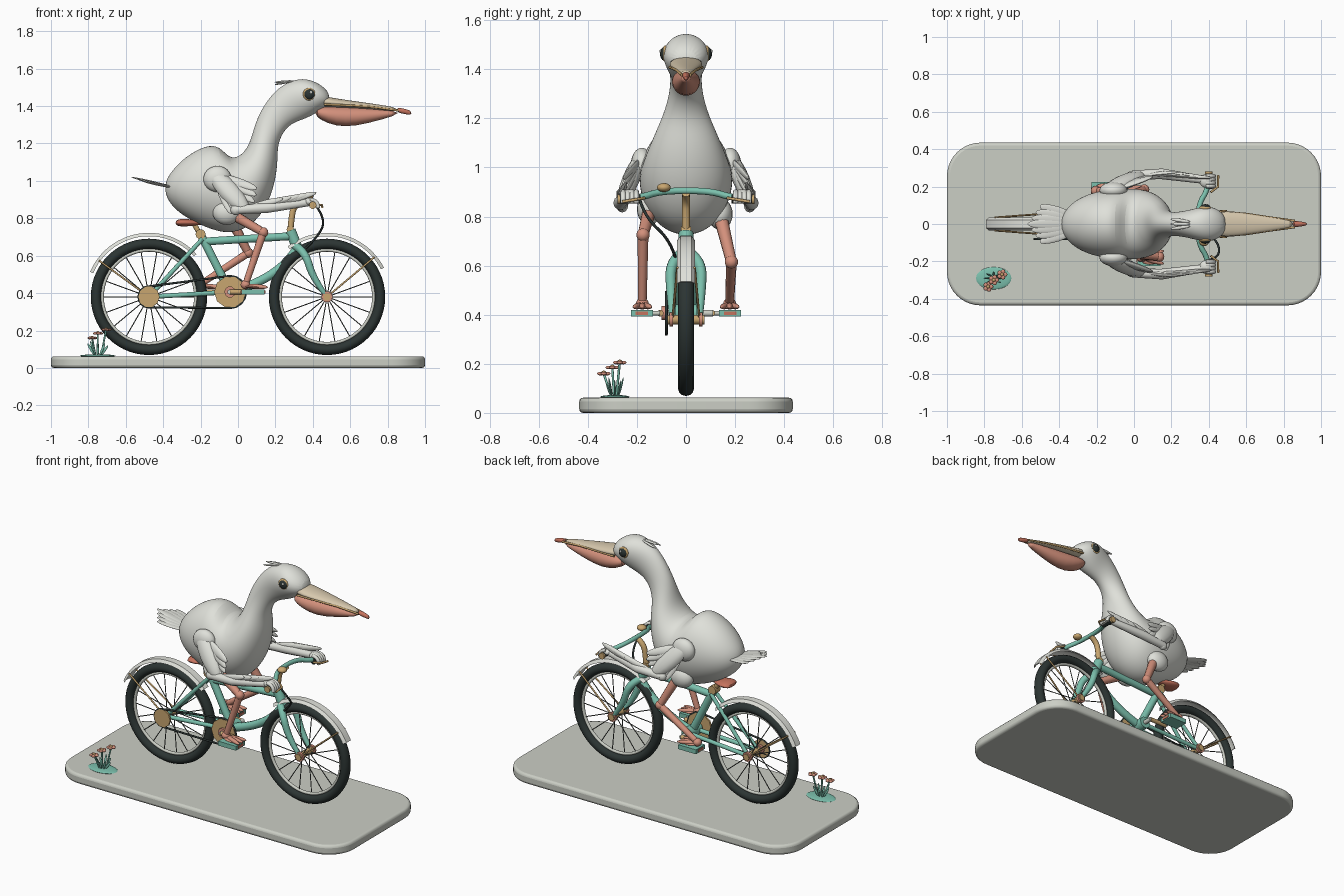
import bpy, bmesh
from math import sin, cos, pi, radians
from mathutils import Vector, Matrix

if "Cube" in bpy.data.objects:
    bpy.data.objects.remove(bpy.data.objects["Cube"])


def material(name, *rgb):
    m = bpy.data.materials.new(name)
    m.use_nodes = True
    m.diffuse_color = (*rgb, 1)
    m.node_tree.nodes["Principled BSDF"].inputs["Base Color"].default_value = (*rgb, 1)
    return m


WHITE = material("feather white", .74, .75, .70)
STONE = material("stone grey", .60, .62, .56)
TEAL = material("teal paint", .20, .53, .42)
CORAL = material("coral", .65, .28, .20)
RUST = material("rust red", .56, .17, .11)
TAN = material("beak tan", .68, .58, .42)
GOLD = material("brass", .58, .38, .16)
DARK = material("rubber black", .025, .035, .033)
STEEL = material("spoke grey", .12, .13, .12)


def link(name, mesh, mat):
    mesh.materials.clear()
    mesh.materials.append(mat)
    mesh.shade_smooth()
    mesh.set_sharp_from_angle(angle=radians(42))
    ob = bpy.data.objects.new(name, mesh)
    bpy.context.collection.objects.link(ob)
    return ob


def from_bmesh(name, bm, mat):
    bmesh.ops.recalc_face_normals(bm, faces=bm.faces)
    mesh = bpy.data.meshes.new(name)
    bm.to_mesh(mesh)
    bm.free()
    return link(name, mesh, mat)


def tube(name, pts, r, mat, curved=False, closed=False, taper=None):
    cu = bpy.data.curves.new(name, 'CURVE')
    cu.dimensions = '3D'
    cu.bevel_depth, cu.bevel_resolution, cu.use_fill_caps = r, 3, True
    sp = cu.splines.new('NURBS' if curved else 'POLY')
    sp.points.add(len(pts) - 1)
    for i, p in enumerate(pts):
        sp.points[i].co = (*p, 1)
        sp.points[i].radius = taper[i] if taper else 1
    sp.use_cyclic_u = closed
    if curved:
        sp.use_endpoint_u, sp.order_u, sp.resolution_u = not closed, 3, 8
    ob = bpy.data.objects.new(name, cu)
    mesh = bpy.data.meshes.new_from_object(ob)
    bpy.data.objects.remove(ob)
    return link(name, mesh, mat)


def disc(name, x, y, z, r, half, mat):
    return tube(name, [(x, y - half, z), (x, y + half, z)], r, mat)


def ball(name, centre, radii, mat):
    bm = bmesh.new()
    bmesh.ops.create_uvsphere(bm, u_segments=20, v_segments=12, radius=1,
                              matrix=Matrix.Translation(centre) @ Matrix.Diagonal((*radii, 1)))
    return from_bmesh(name, bm, mat)


def feather(name, a, b, width, thick, mat, normal=(0, 1, 0)):
    """Flattened ellipsoid stretched from a to b."""
    a, b = Vector(a), Vector(b)
    d = (b - a).normalized()
    n = Vector(normal)
    n = (n - d * n.dot(d)).normalized()
    rot = Matrix((n.cross(d), n, d)).transposed().to_4x4()
    size = Matrix.Diagonal((width, thick, (b - a).length / 2, 1))
    bm = bmesh.new()
    bmesh.ops.create_uvsphere(bm, u_segments=12, v_segments=10, radius=1,
                              matrix=Matrix.Translation((a + b) / 2) @ rot @ size)
    return from_bmesh(name, bm, mat)


def loft(name, rings, mat, subdiv=0):
    bm = bmesh.new()
    rows = [[bm.verts.new(p) for p in ring] for ring in rings]
    n = len(rows[0])
    for r0, r1 in zip(rows, rows[1:]):
        for i in range(n):
            bm.faces.new((r0[i], r0[(i + 1) % n], r1[(i + 1) % n], r1[i]))
    bm.faces.new(rows[0])
    bm.faces.new(rows[-1])
    ob = from_bmesh(name, bm, mat)
    if subdiv:
        ob.modifiers.new("smooth", 'SUBSURF').levels = subdiv
        ob.modifiers["smooth"].render_levels = subdiv
    return ob


def section(top, bottom, w, n=20):
    """Elliptical ring from a top point, a bottom point (x, z) and a half width."""
    t, b = Vector((top[0], 0, top[1])), Vector((bottom[0], 0, bottom[1]))
    return [(t + b) / 2 + (t - b) / 2 * cos(i * 2 * pi / n) + Vector((0, w * sin(i * 2 * pi / n), 0))
            for i in range(n)]


def upright(rows):
    return [section((x, zt), (x, zb), w) for x, zt, zb, w in rows]


# Plinth with rounded corners
bm = bmesh.new()
bmesh.ops.create_cube(bm, size=1, matrix=Matrix.Translation((0, 0, .031)) @ Matrix.Diagonal((2, .87, .062, 1)))
posts = [e for e in bm.edges if abs(e.verts[0].co.z - e.verts[1].co.z) > .01]
bmesh.ops.bevel(bm, geom=posts, offset=.18, segments=10, profile=.5, affect='EDGES')
bev = from_bmesh("plinth", bm, STONE).modifiers.new("edge", 'BEVEL')
bev.width, bev.segments = .016, 3

# Wheels, fenders and stays
AX, AZ = .476, .38
FENDER = [(-.036, .324), (-.022, .342), (.022, .342), (.036, .324), (.022, .335), (-.022, .335)]


def polar(cx, a, r, y=0):
    return Vector((cx + r * cos(a), y, AZ + r * sin(a)))


for label, cx, start, end in (("rear", -AX, 42, 157), ("front", AX, 27, 128)):
    for part, major, minor, mat in (("tire", .283, .028, DARK), ("rim", .25, .009, STONE)):
        bpy.ops.mesh.primitive_torus_add(major_radius=major, minor_radius=minor, major_segments=56,
                                         minor_segments=12, location=(cx, 0, AZ), rotation=(pi / 2, 0, 0))
        ob = bpy.context.object
        ob.name, ob.scale.z = f"{label}_{part}", 1.15
        ob.data.materials.append(mat)
        ob.data.shade_smooth()
    for i in range(18):
        a, side = i * pi / 9, 1 - 2 * (i % 2)
        tube(f"{label}_spoke", [polar(cx, a, .015, .03 * side), polar(cx, a, .25)], .0028, STEEL)
    disc(f"{label}_hub", cx, 0, AZ, .02, .075, GOLD)
    angles = [radians(start + (end - start) * i / 24) for i in range(25)]
    loft(f"{label}_fender", [[polar(cx, a, r, y) for y, r in FENDER] for a in angles], WHITE)
    for s in (-1, 1):
        disc(f"{label}_hub_cap", cx, s * .06, AZ, .03, .008, CORAL)
        a = radians(40 if cx > 0 else 144)
        tube(f"{label}_fender_stay", [(cx, s * .055, AZ), polar(cx, a, .33, s * .035)], .005, GOLD)

# Frame tubes
BX, BZ = -.043, .406
tube("seat_tube", [(BX, 0, BZ), (-.20, 0, .715)], .023, TEAL)
tube("top_tube", [(-.19, 0, .675), (.29, 0, .705)], .022, TEAL)
tube("head_tube", [(.28, 0, .735), (.33, 0, .61)], .03, TEAL)
tube("down_tube", [(.32, 0, .65), (.23, 0, .48), (BX, 0, BZ)], .025, TEAL, curved=True)
disc("bottom_bracket", BX, 0, BZ, .038, .055, TEAL)
for s in (-1, 1):
    tube("seat_stay", [(-AX, s * .05, AZ), (-.19, s * .02, .69)], .012, TEAL)
    tube("chain_stay", [(-AX, s * .05, AZ), (BX, s * .035, BZ)], .013, TEAL)
    tube("fork_blade", [(.31, s * .015, .65), (.36, s * .065, .62), (.40, s * .06, .48), (AX, s * .055, AZ)],
         .02, TEAL, curved=True, taper=(1.1, 1.1, 1, .6))

# Drivetrain
CY = -.08
disc("rear_sprocket", -AX, CY, AZ, .057, .006, GOLD)
disc("chainring", BX, CY, BZ, .085, .006, GOLD)
disc("chainring_boss", BX, CY - .01, BZ, .03, .01, CORAL)
chain = [polar(-AX, radians(90 + i * 22.5), .056, CY) for i in range(9)]
chain += [Vector((BX + .086 * cos(a), CY, BZ + .086 * sin(a))) for a in [radians(i * 22.5 - 90) for i in range(9)]]
tube("chain", chain, .006, DARK, closed=True)
disc("crank_axle", BX, 0, BZ, .014, .11, STONE)

# Cranks, pedals, legs and feet
LEGS = ((-1, .08, (-.03, -.15, .82), (.135, -.175, .725)), (1, -.165, (-.04, .14, .80), (.055, .185, .615)))
for s, px, hip, knee in LEGS:
    tube("crank", [(BX, s * .105, BZ), (px, s * .105, BZ)], .014, GOLD)
    disc("pedal_axle", px, s * .155, BZ, .009, .05, STONE)
    bm = bmesh.new()
    bmesh.ops.create_cube(bm, size=1, matrix=Matrix.Translation((px, s * .18, BZ)) @ Matrix.Diagonal((.125, .09, .028, 1)))
    from_bmesh("pedal", bm, TEAL)
    for e in (-1, 1):
        bm = bmesh.new()
        bmesh.ops.create_cube(bm, size=1, matrix=Matrix.Translation((px + e * .063, s * .18, BZ)) @ Matrix.Diagonal((.006, .05, .014, 1)))
        from_bmesh("pedal_reflector", bm, RUST)
    ankle = Vector((px - .04, s * .178, .445))
    ball("thigh_feathers", Vector(hip) + Vector((-.03, 0, .01)), (.075, .05, .065), WHITE)
    tube("upper_leg", [hip, knee], .026, CORAL, taper=(1.1, .85))
    ball("knee", knee, (.027,) * 3, CORAL)
    tube("lower_leg", [knee, ankle], .022, CORAL, taper=(1, .8))
    ball("ankle", ankle, (.026, .026, .024), CORAL)
    feather("foot_web", ankle - Vector((.01, 0, .01)), ankle + Vector((.10, 0, -.018)), .04, .008, CORAL, (0, 0, 1))
    for t in (-1, 0, 1):
        feather("toe", ankle - Vector((0, 0, .005)), ankle + Vector((.12, t * .035, -.014)), .014, .013, CORAL, (0, 0, 1))

# Saddle
loft("saddle", upright([(-.335, .785, .765, .04), (-.31, .80, .755, .062), (-.26, .795, .757, .055),
                        (-.21, .79, .763, .025), (-.18, .785, .768, .014)]), RUST, 1)
tube("seat_post", [(-.195, 0, .70), (-.235, 0, .77)], .014, GOLD)
disc("seat_clamp", -.20, 0, .715, .027, .025, GOLD)

# Steering
tube("stem", [(.28, 0, .73), (.285, 0, .80), (.30, 0, .87), (.345, 0, .895)], .017, GOLD, curved=True)
disc("headset", .28, 0, .74, .02, .02, GOLD)
tube("handlebar", [(.40, -.27, .87), (.40, -.19, .875), (.34, -.10, .905), (.34, .10, .905), (.40, .19, .875), (.40, .27, .87)],
     .014, TEAL, curved=True)
ball("bell", (.375, -.09, .918), (.028, .028, .018), GOLD)
for s in (-1, 1):
    disc("grip", .40, s * .228, .872, .019, .042, DARK)
    disc("grip_end", .40, s * .274, .87, .02, .006, GOLD)
    tube("brake_lever", [(.41, s * .17, .875), (.45, s * .2, .87), (.45, s * .26, .86)], .006, GOLD)
tube("brake_cable", [(.41, -.19, .875), (.47, -.17, .80), (.43, -.06, .70), (.34, -.04, .62)], .006, DARK, curved=True)

# Bird body, neck and head
BODY = [((-.39, .99), (-.39, .925), .03), ((-.36, 1.05), (-.345, .85), .10), ((-.28, 1.135), (-.25, .785), .158),
        ((-.17, 1.195), (-.14, .735), .185), ((-.10, 1.19), (-.03, .71), .192), ((-.05, 1.125), (.10, .77), .192),
        ((0, 1.125), (.185, .92), .172), ((.05, 1.175), (.215, 1.085), .13), ((.075, 1.245), (.21, 1.185), .092),
        ((.10, 1.335), (.24, 1.26), .068), ((.15, 1.425), (.285, 1.305), .063), ((.215, 1.50), (.34, 1.325), .07),
        ((.29, 1.54), (.39, 1.345), .087), ((.36, 1.55), (.43, 1.37), .096), ((.43, 1.525), (.46, 1.39), .083),
        ((.49, 1.475), (.492, 1.41), .042)]
loft("body", [section(*row) for row in BODY], WHITE, 2)
for t in (-1, 0, 1):
    feather("crest_feather", (.30, t * .012, 1.535), (.195, t * .026, 1.515 + .012 * (t == 0)), .009, .006, WHITE, (0, 0, 1))
for t in range(-3, 4):
    feather("tail_feather", (-.32, t * .012, .96), (-.57 + .022 * abs(t), t * .032, 1.02 - .008 * abs(t)), .028, .007, WHITE, (0, 0, 1))

# Beak, pouch and eyes
loft("upper_beak", upright([(.43, 1.46, 1.395, .066), (.50, 1.445, 1.393, .07), (.60, 1.43, 1.39, .057),
                            (.72, 1.413, 1.384, .038), (.86, 1.392, 1.366, .019)]), TAN, 1)
loft("beak_tip", upright([(.845, 1.394, 1.366, .02), (.90, 1.385, 1.355, .013), (.928, 1.372, 1.352, .005)]), RUST, 1)
loft("pouch", upright([(.41, 1.395, 1.345, .05), (.48, 1.40, 1.305, .06), (.57, 1.395, 1.285, .056),
                       (.69, 1.388, 1.305, .042), (.86, 1.374, 1.354, .017)]), CORAL, 1)
for s in (-1, 1):
    tube("beak_edge", [(.46, s * .066, 1.408), (.60, s * .054, 1.403), (.72, s * .036, 1.395), (.86, s * .017, 1.376)], .006, GOLD)
    ball("eye_ring", (.38, s * .084, 1.463), (.034, .014, .034), GOLD)
    ball("eye", (.382, s * .088, 1.463), (.028, .018, .028), DARK)
    ball("eye_glint", (.39, s * .104, 1.473), (.007, .004, .007), WHITE)

# Wings reaching to the grips
for s in (-1, 1):
    def P(x, y, z):
        return Vector((x, s * y, z))
    shoulder = P(-.11, .18, 1.01)
    out = (.1, s, .3)
    ball("shoulder", shoulder, (.075, .045, .07), WHITE)
    feather("upper_arm", P(-.15, .18, 1.06), P(.05, .27, .84), .055, .035, WHITE, out)
    for i in range(7):
        a = radians(-14 - 9 * i)
        reach = .235 - .008 * abs(i - 2)
        feather("wing_feather", shoulder + P(-.01, 0, .02), shoulder + P(reach * cos(a), .075 + .006 * (i % 2), reach * sin(a)),
                .027, .013, WHITE, out)
    tube("forearm", [P(-.01, .262, .845), P(.15, .268, .855), P(.38, .235, .885)], .026, WHITE, taper=(.9, 1.1, .8))
    ball("elbow", P(-.01, .26, .845), (.03, .024, .028), WHITE)
    for i in range(5):
        feather("forearm_feather", P(.05 + .04 * i, .262, .855 + .006 * i), P(.24 + .045 * i, .278 - .008 * i, .905 + .008 * i),
                .018, .011, WHITE, out)
    ball("hand", P(.385, .23, .888), (.035, .036, .022), WHITE)
    for i in range(4):
        y = .202 + .018 * i
        tube("finger", [P(.385, y, .90), P(.43, y, .895), P(.428, y, .855)], .011, WHITE, curved=True)

# Flower patch
FX, FY = -.75, -.29
ball("flower_bed", (FX, FY, .065), (.095, .06, .008), TEAL)
for dx, dy, z in ((-.03, -.045, .16), (.0, -.01, .185), (.045, .02, .205)):
    head = Vector((FX + dx, FY + dy, z))
    tube("flower_stem", [(FX + dx * .4, FY + dy * .3, .065), head], .005, TEAL)
    for i in range(5):
        a = i * 2 * pi / 5
        ball("petal", head + Vector((.016 * cos(a), .016 * sin(a), 0)), (.012, .012, .007), CORAL)
    ball("flower_centre", head + Vector((0, 0, .005)), (.009, .009, .007), GOLD)
for i in range(8):
    a = i * pi / 4
    feather("grass_blade", (FX + .015 * cos(a), FY + .015 * sin(a), .065),
            (FX + .055 * cos(a), FY + .035 * sin(a), .12 + .012 * (i % 3)), .007, .004, TEAL)
